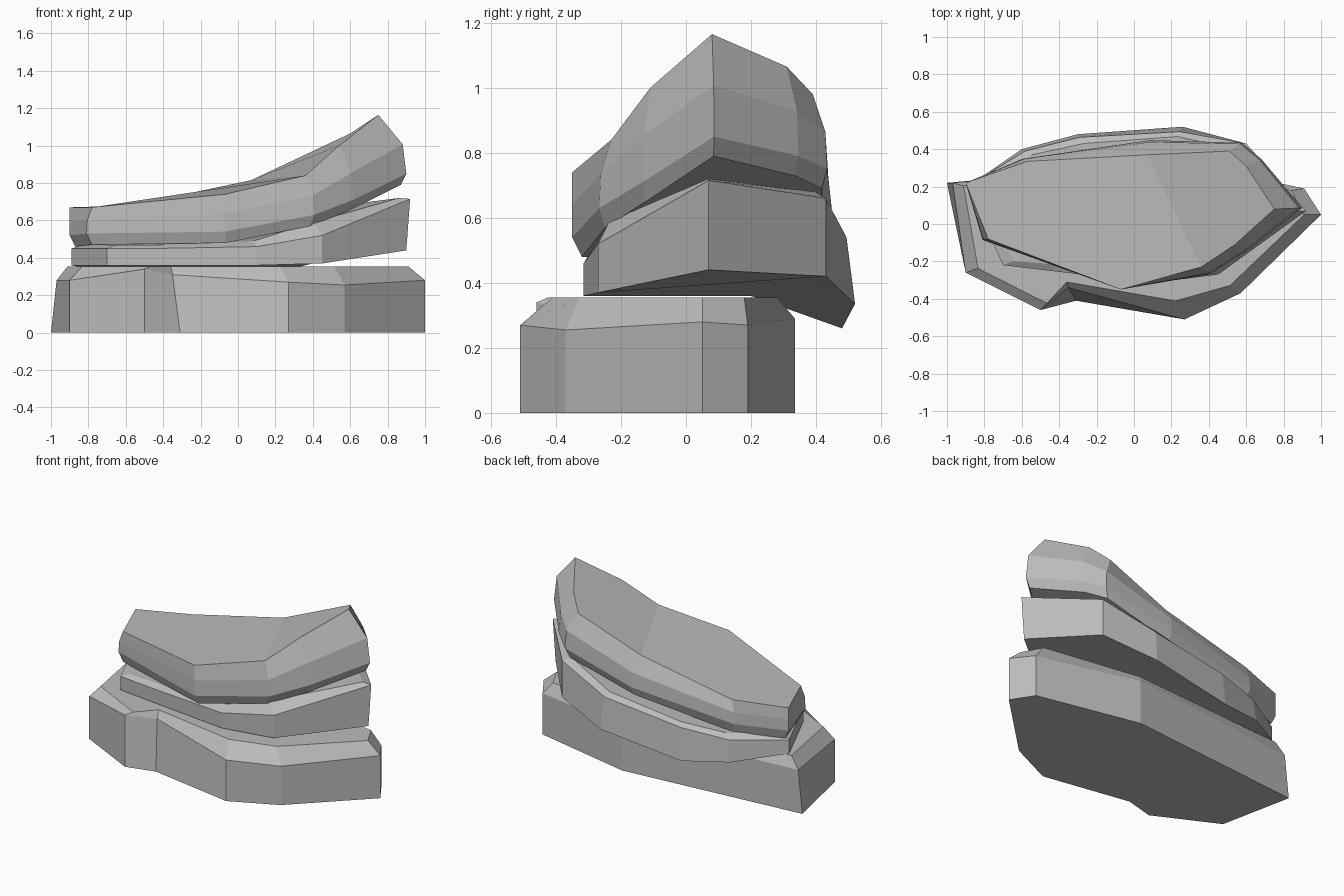
import bpy
import bmesh
from mathutils import Vector

default_cube = bpy.data.objects.get("Cube")
if default_cube:
    bpy.data.objects.remove(default_cube, do_unlink=True)

CENTRE = Vector((0.0, 0.05))


def make_material(name, color):
    material = bpy.data.materials.new(name)
    material.use_nodes = True
    material.diffuse_color = color
    material.node_tree.nodes["Principled BSDF"].inputs["Base Color"].default_value = color
    return material


def make_ring(outline, heights, push=0.0):
    """Lift an outline to the given heights, pushing its corners out from the centre."""
    count = len(outline)
    heights = heights if isinstance(heights, list) else [heights] * count
    pushes = push if isinstance(push, list) else [push] * count
    ring = []
    for corner, height, amount in zip(outline, heights, pushes):
        flat = Vector(corner)
        flat += (flat - CENTRE).normalized() * amount
        ring.append(Vector((flat.x, flat.y, height)))
    return ring


def make_slab(name, rings, crease, material):
    """Join rings from bottom to top; the top face is folded along the crease."""
    mesh = bpy.data.meshes.new(name)
    bm = bmesh.new()
    layers = [[bm.verts.new(point) for point in ring] for ring in rings]
    count = len(layers[0])

    # Underside and faceted sides
    bm.faces.new(layers[0][::-1])
    for lower, upper in zip(layers, layers[1:]):
        for i in range(count):
            j = (i + 1) % count
            bm.faces.new((lower[i], lower[j], upper[j], upper[i]))

    # Folded top
    first, last = crease
    top = layers[-1]
    bm.faces.new(top[first:last + 1])
    bm.faces.new(top[last:] + top[:first + 1])

    bmesh.ops.recalc_face_normals(bm, faces=bm.faces[:])
    bm.to_mesh(mesh)
    bm.free()
    mesh.materials.append(material)
    slab = bpy.data.objects.new(name, mesh)
    bpy.context.collection.objects.link(slab)
    return slab


stone = make_material("stone_grey", (0.5, 0.5, 0.5, 1.0))

# Base slab: upright sides, chamfered rim and a notch in the front
base_outline = [(-1, .22), (-.9, -.26), (-.5, -.46), (-.31, -.41), (.27, -.51),
                (.57, -.37), (1, .05), (.91, .19), (.23, .335)]
base_foot = make_ring(base_outline, 0.0)
base_shoulder = make_ring(base_outline, [.28, .28, .34, .31, .27, .255, .28, .27, .29])
base_shoulder[0].x = -.97
base_shoulder[3].xy = (-.35, -.34)
base_top = make_ring(base_outline, .355,
                     [-.09, -.07, -.05, -.1, -.11, -.07, -.09, -.07, -.07])
base_top[3].xy = (-.36, -.31)
make_slab("base_slab", [base_foot, base_shoulder, base_top], (3, 8), stone)

# Middle slab: rises toward the left end and droops over the back
middle_outline = [(-.89, .2), (-.7, -.22), (-.45, -.25), (.1, -.315), (.45, -.27),
                  (.92, .07), (.6, .43), (.26, .52), (-.3, .48), (-.6, .4)]
middle_bottom = make_ring(middle_outline,
                          [.36, .36, .36, .36, .37, .44, .42, .335, .26, .3],
                          [0, 0, 0, 0, 0, -.02, 0, 0, 0, 0])
middle_shoulder = make_ring(middle_outline,
                            [.45, .45, .45, .46, .52, .715, .66, .54, .47, .44],
                            [0, 0, 0, 0, 0, 0, 0, -.03, -.02, -.02])
middle_top = make_ring(middle_outline,
                       [.47, .47, .47, .49, .59, .72, .68, .57, .49, .47], -.06)
make_slab("middle_slab", [middle_bottom, middle_shoulder, middle_top], (4, 7), stone)

# Upper slab: sloping folded top over a bulging belly with a tucked underside
upper_outline = [(-.9, .22), (-.78, -.08), (-.07, -.35), (.36, -.23), (.54, -.11),
                 (.75, .08), (.6, .31), (.51, .39), (.07, .37), (-.57, .335)]
rim_heights = [.67, .67, .74, .84, 1.0, 1.165, 1.065, .98, .815, .68]
belly_heights = [.52, .53, .54, .63, .71, .85, .79, .75, .63, .53]
bulge = [0, .03, 0, .06, .08, .15, .09, .08, .08, .03]
brow_heights = [(high + low) / 2 for high, low in zip(rim_heights, belly_heights)]
upper_under = make_ring(upper_outline, [height - .06 for height in belly_heights],
                        [amount - .03 for amount in bulge])
upper_belly = make_ring(upper_outline, belly_heights, bulge)
upper_brow = make_ring(upper_outline, brow_heights, [amount * .87 for amount in bulge])
upper_rim = make_ring(upper_outline, rim_heights)
make_slab("upper_slab", [upper_under, upper_belly, upper_brow, upper_rim], (3, 8), stone)
